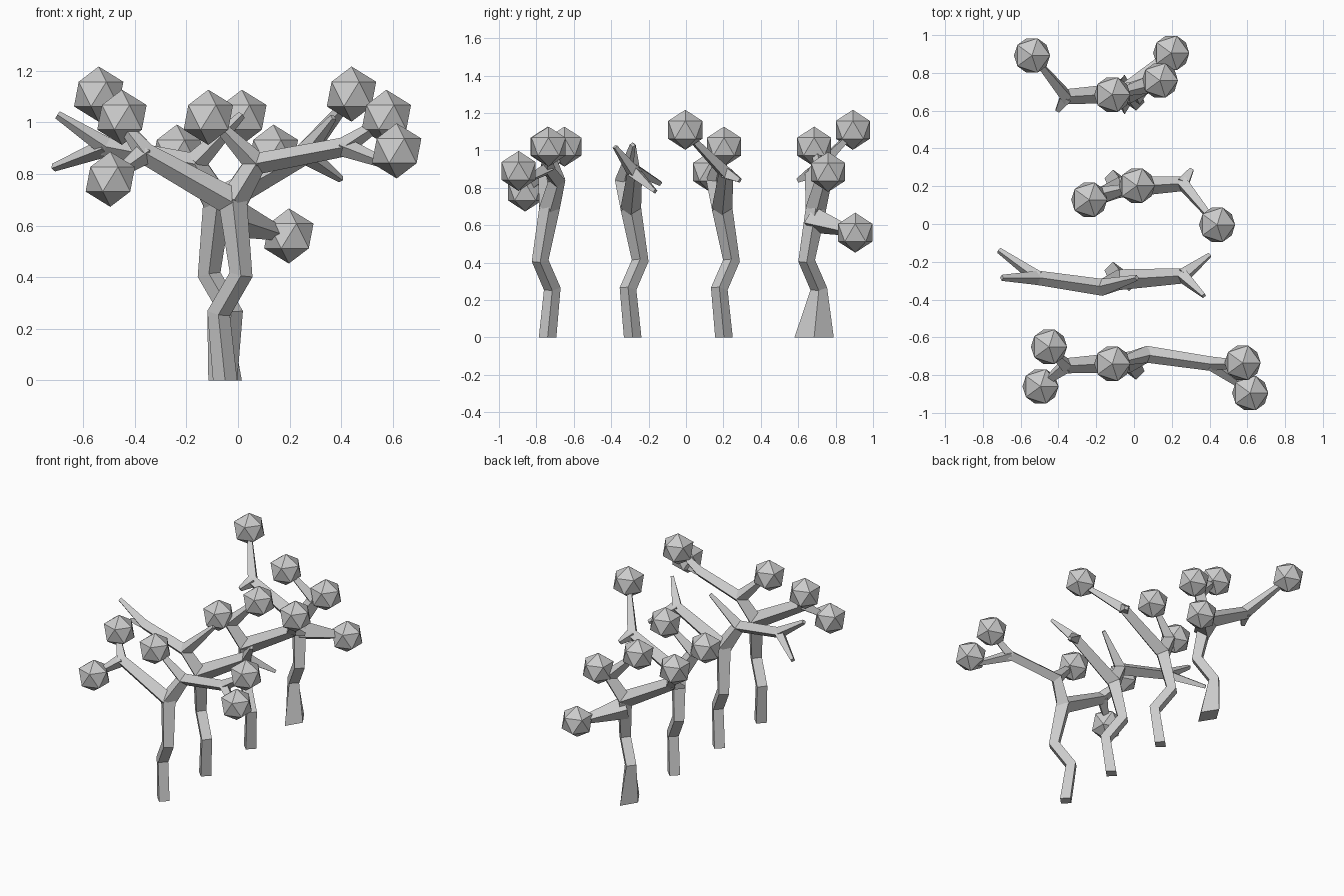
import bpy, bmesh
from math import cos, sin, pi
from mathutils import Vector, Matrix

if "Cube" in bpy.data.objects:
    bpy.data.objects.remove(bpy.data.objects["Cube"])

Y = Vector((0, 1, 0))


def limb(bm, path, foot=None):
    """Sweep a four-sided tapering section along (x, y, z, radius) points."""
    pts = [Vector(p[:3]) for p in path]
    rings = []
    for i, p in enumerate(pts):
        t = Vector((0, 0, 0))
        if i > 0:
            t += (p - pts[i - 1]).normalized()
        if i < len(pts) - 1:
            t += (pts[i + 1] - p).normalized()
        if p.z == 0:
            t = Vector((0, 0, 1))          # flat on the ground
        t.normalize()
        u = Y.cross(t).normalized()
        v = t.cross(u)
        ru = rv = path[i][3]
        if i == 0 and foot:
            ru, rv = foot
        rings.append([bm.verts.new(p + u * ru * cos(k * pi / 2) + v * rv * sin(k * pi / 2))
                      for k in range(4)])
    for a, b in zip(rings, rings[1:]):
        for k in range(4):
            bm.faces.new((a[k], a[(k + 1) % 4], b[(k + 1) % 4], b[k]))
    bm.faces.new(rings[0][::-1])
    bm.faces.new(rings[-1])


# Shared skeleton, relative to the trunk foot
FORK = (0.03, 0.01, 0.69, 0.055)
LEFT = (-0.31, -0.01, 0.88, 0.042)
RIGHT = (0.12, 0.05, 0.84, 0.045)
FAR = (0.46, 0.0, 0.905, 0.038)
TRUNK = [(0, 0, 0, 0.047), (-0.025, 0.025, 0.26, 0.045), (0.062, -0.04, 0.41, 0.045), FORK]
TOP = (-0.065, 0.0, 1.03, 0.016)

WIDE = [TRUNK, [FORK, LEFT, (-0.42, 0.095, 1.02, 0.014)], [LEFT, (-0.45, -0.12, 0.78, 0.014)],
        [FORK, RIGHT, FAR, (0.65, 0.0, 1.03, 0.016)], [FAR, (0.665, -0.145, 0.825, 0.016)],
        [RIGHT, TOP]]
NARROW = [TRUNK, [FORK, LEFT, (-0.49, 0.21, 1.10, 0.016)], [LEFT, (-0.355, -0.085, 0.84, 0.016)],
          [FORK, RIGHT, (0.185, 0.08, 0.89, 0.03)], [RIGHT, TOP]]
LOW = [[(0.03, 0.0, 0.63, 0.075), (0.225, 0.205, 0.565, 0.025)]]

WIDE_BALLS = [(-0.40, 0.09, 1.02), (-0.445, -0.12, 0.78), (-0.065, 0, 1.02),
              (0.625, 0.005, 1.02), (0.665, -0.155, 0.89)]
NARROW_BALLS = [(-0.49, 0.207, 1.11), (-0.065, 0, 1.02), (0.187, 0.075, 0.885)]
LOW_BALL = [(0.247, 0.22, 0.56)]

# name, y, half turn, limbs, foliage, flared foot radii
TREES = [("front", -0.74, False, WIDE, WIDE_BALLS, None),
         ("bare", -0.285, True, WIDE, [], None),
         ("middle", 0.203, True, NARROW, NARROW_BALLS, None),
         ("back", 0.685, False, NARROW + LOW, NARROW_BALLS + LOW_BALL, (0.065, 0.105))]

for name, y, turned, limbs, balls, foot in TREES:
    place = Matrix.Translation((-0.05, y, 0)) @ Matrix.Rotation(pi if turned else 0, 4, 'Z')

    # Trunk and branches
    bm = bmesh.new()
    for path in limbs:
        limb(bm, path, foot if path is TRUNK else None)
    bmesh.ops.recalc_face_normals(bm, faces=bm.faces)
    mesh = bpy.data.meshes.new(name + "_tree_branches")
    bm.to_mesh(mesh)
    bm.free()
    tree = bpy.data.objects.new(name + "_tree_branches", mesh)
    bpy.context.collection.objects.link(tree)
    tree.matrix_world = place

    # Faceted foliage balls
    for i, b in enumerate(balls):
        bpy.ops.mesh.primitive_ico_sphere_add(subdivisions=1, radius=0.107,
                                              location=place @ Vector(b))
        bpy.context.object.name = f"{name}_tree_foliage_{i + 1}"
